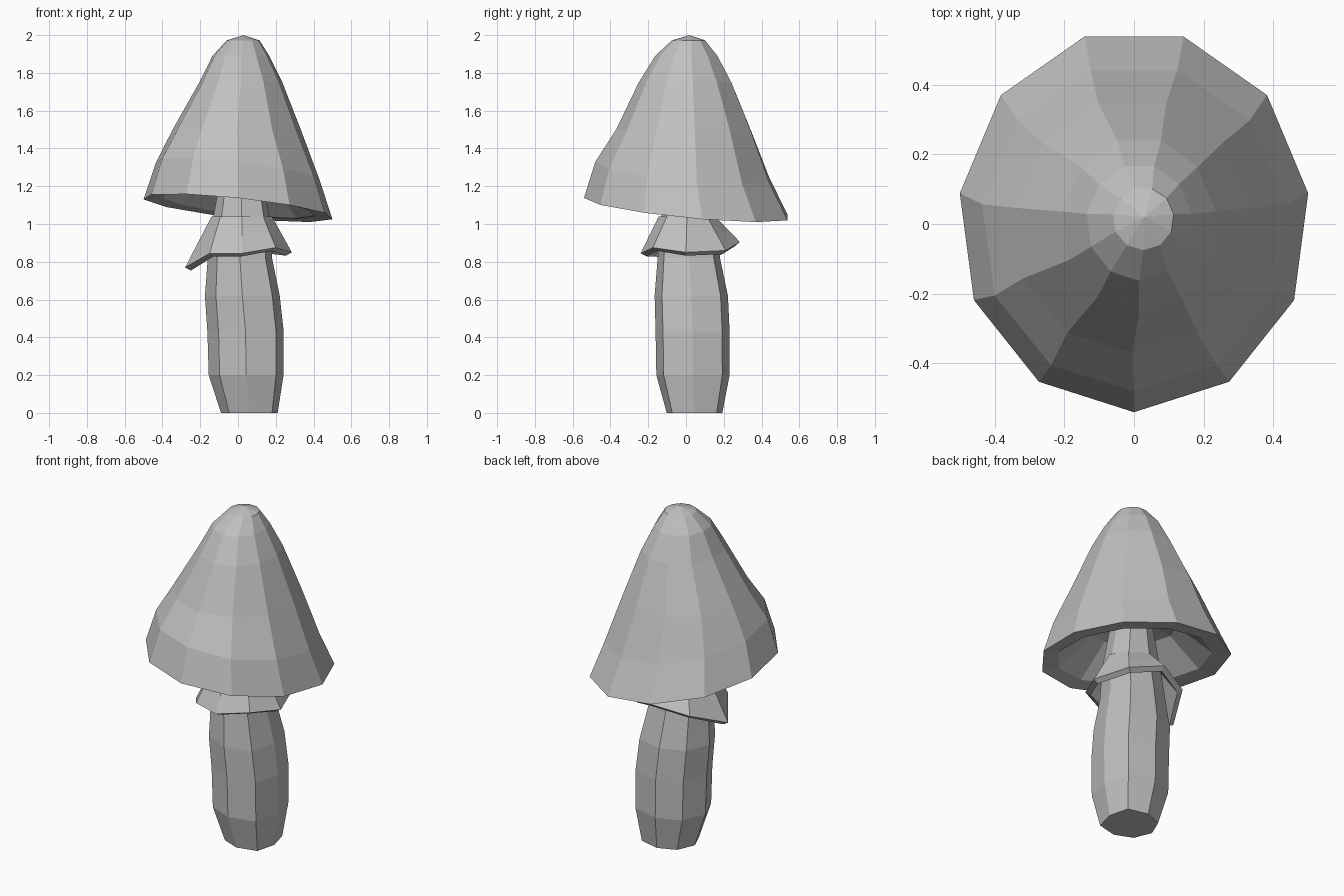
import bpy
import bmesh
from math import cos, sin, tau

if "Cube" in bpy.data.objects:
    bpy.data.objects.remove(bpy.data.objects["Cube"])

grey = bpy.data.materials.new("mushroom_grey")
grey.use_nodes = True
colour = (0.53, 0.53, 0.53, 1)
grey.diffuse_color = colour
grey.node_tree.nodes["Principled BSDF"].inputs["Base Color"].default_value = colour


def ring(sides, cx, cy, rx, ry, z, tilt=0, bulge=None):
    """Polygon from the front, leaning by tilt; bulge scales chosen corners."""
    points = []
    for i in range(sides):
        k = (bulge or {}).get(i, 1)
        c, s = cos(tau * i / sides - tau / 4), sin(tau * i / sides - tau / 4)
        points.append((cx + k * rx * c, cy + k * ry * s, z - tilt * (c + s)))
    return points


def loft(name, rings, capped=True):
    """Skin successive rings; a one-point ring makes a fan."""
    bm = bmesh.new()
    loops = [[bm.verts.new(p) for p in r] for r in rings]
    for a, b in zip(loops, loops[1:]):
        for i in range(len(a)):
            j = (i + 1) % len(a)
            if len(b) == 1:
                bm.faces.new((a[i], a[j], b[0]))
            else:
                bm.faces.new((a[i], a[j], b[j], b[i]))
    if capped:
        bm.faces.new(loops[0][::-1])
        if len(loops[-1]) > 2:
            bm.faces.new(loops[-1])
    bmesh.ops.recalc_face_normals(bm, faces=bm.faces)
    mesh = bpy.data.meshes.new(name)
    bm.to_mesh(mesh)
    bm.free()
    mesh.materials.append(grey)
    obj = bpy.data.objects.new(name, mesh)
    bpy.context.collection.objects.link(obj)
    return obj


# Bell-shaped cap: hollow inside, over the rim, up to the tip
cap = [
    (0.02, 0.01, 0.1, 0.1, 1.32, 0.01),
    (0.0, 0.0, 0.23, 0.25, 1.27, 0.03),
    (0.0, 0.0, 0.41, 0.45, 1.1, 0.05),
    (0.0, 0.01, 0.505, 0.55, 1.085, 0.053),
    (0.0, -0.01, 0.44, 0.47, 1.28, 0.05),
    (-0.005, -0.005, 0.345, 0.365, 1.495, 0.005),
    (0.015, 0.0, 0.222, 0.25, 1.75, 0.0),
    (0.015, 0.005, 0.152, 0.168, 1.89, 0.0),
    (0.027, 0.015, 0.088, 0.09, 1.972, 0.0),
]
loft("cap", [ring(11, *r) for r in cap] + [[(0.03, 0.02, 2.0)]])

# Swollen, gently leaning stem, fuller on its left side
stem = [
    (0.06, 0.045, 0.15, 0.147, 0.0),
    (0.043, 0.037, 0.198, 0.194, 0.2),
    (0.04, 0.035, 0.202, 0.196, 0.43),
    (0.023, 0.028, 0.198, 0.194, 0.62),
    (0.01, 0.015, 0.17, 0.165, 0.82),
    (0.018, 0.01, 0.15, 0.142, 1.03),
    (0.018, 0.01, 0.125, 0.125, 1.17),
    (0.02, 0.01, 0.09, 0.09, 1.4),
]
loft("stem", [ring(8, *r, bulge={1: 1.13, 3: 1.13}) for r in stem])

# Drooping skirt with an uneven hem, starting at the front
hem = [
    (0.02, -0.24, 0.845), (0.2, -0.175, 0.875), (0.285, 0.0, 0.85),
    (0.21, 0.21, 0.86), (0.02, 0.285, 0.905), (-0.17, 0.21, 0.86),
    (-0.28, 0.0, 0.77), (-0.15, -0.185, 0.845),
]
collar = ring(8, 0.02, 0.005, 0.16, 0.15, 1.04)
middle = [tuple(0.55 * h + 0.45 * c for h, c in zip(p, q)) for p, q in zip(hem, collar)]
skirt = loft("skirt", [hem, middle, collar], capped=False)
thick = skirt.modifiers.new("thickness", 'SOLIDIFY')
thick.thickness = 0.035
thick.offset = -1
